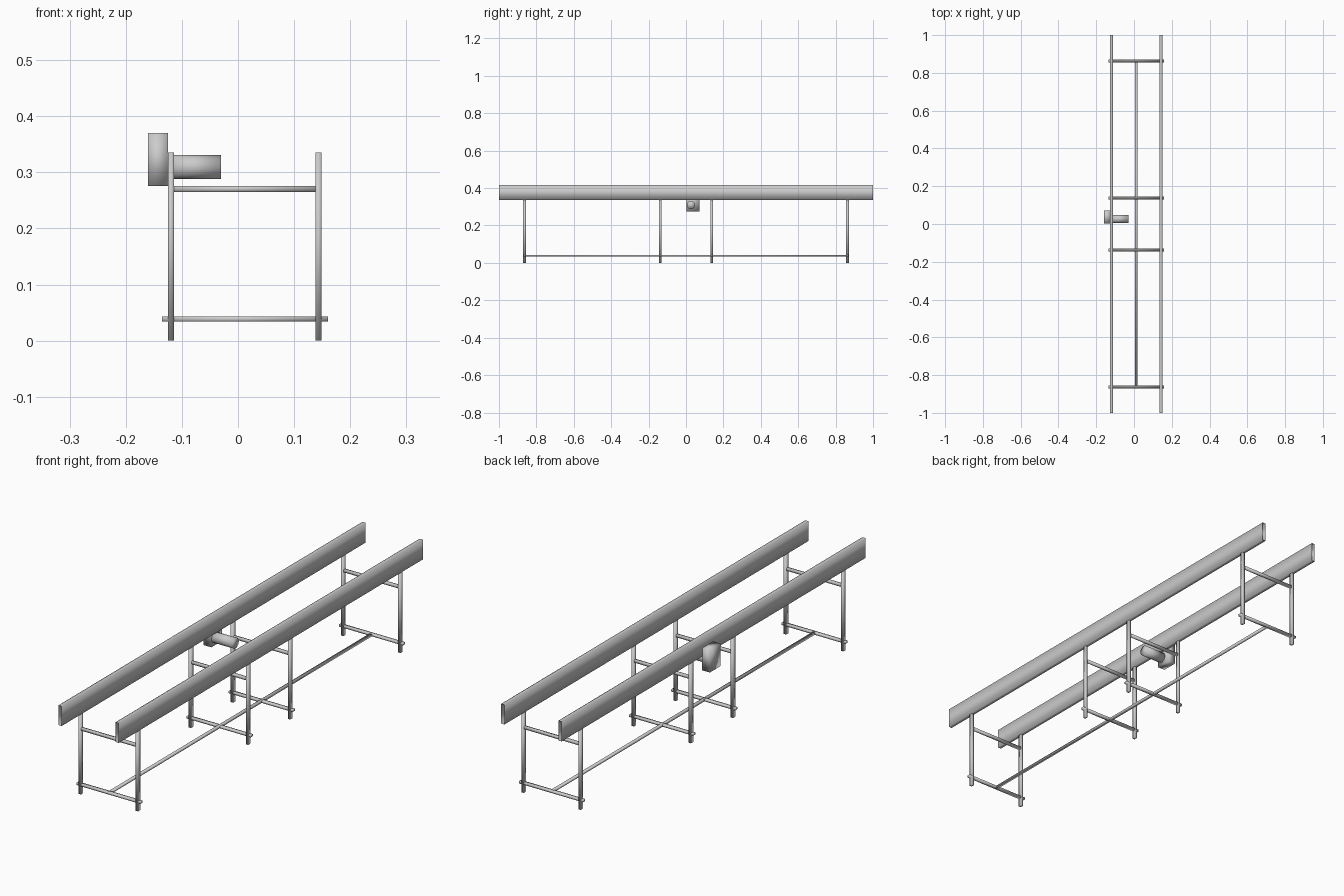
import bpy, bmesh, math
from mathutils import Matrix, Vector

if "Cube" in bpy.data.objects:
    bpy.data.objects.remove(bpy.data.objects["Cube"])

LEFT, RIGHT = -0.1195, 0.1435
MID = (LEFT + RIGHT) / 2


def finish(bm, name, smooth=True):
    me = bpy.data.meshes.new(name)
    bm.to_mesh(me)
    bm.free()
    ob = bpy.data.objects.new(name, me)
    bpy.context.collection.objects.link(ob)
    for p in me.polygons:
        p.use_smooth = smooth
    return ob


def box(name, x, y, z, open_axis=None):
    """Box from (min, max) ranges; the end faces on open_axis are left off."""
    bm = bmesh.new()
    lo, hi = Vector((x[0], y[0], z[0])), Vector((x[1], y[1], z[1]))
    size = hi - lo
    bmesh.ops.create_cube(bm, size=1, matrix=Matrix.Translation((lo + hi) / 2)
                          @ Matrix.Diagonal((*size, 1)))
    if open_axis is not None:
        bm.normal_update()
        ends = [f for f in bm.faces if abs(f.normal[open_axis]) > 0.9]
        bmesh.ops.delete(bm, geom=ends, context='FACES_ONLY')
    return finish(bm, name)


def around(c, width):
    return (c - width / 2, c + width / 2)


# side rails: thin tubes with open ends
for side, x in (("left", LEFT), ("right", RIGHT)):
    box(side + "_rail", around(x, 0.015), (-1, 1), (0.335, 0.417), open_axis=1)

# four leg frames
for i, y in enumerate((-0.863, -0.138, 0.138, 0.863), 1):
    for side, x in (("left", LEFT), ("right", RIGHT)):
        box(f"{side}_leg_{i}", around(x, 0.011), around(y, 0.015), (0, 0.335))
    box(f"upper_crossbar_{i}", (LEFT, RIGHT), around(y, 0.011), (0.265, 0.276))
    box(f"lower_crossbar_{i}", (-0.135, 0.16), around(y, 0.014), (0.034, 0.043))

# long floor brace joining the frames
box("long_brace", around(MID, 0.011), (-0.863, 0.863), (0.034, 0.043))

# drive unit: gearbox outside the left rail, motor pointing inwards
box("gearbox", (-0.16, -0.125), (0.003, 0.072), (0.276, 0.37))
bm = bmesh.new()
bmesh.ops.create_cone(bm, cap_ends=True, segments=32, radius1=0.0215, radius2=0.0215,
                      depth=0.097, matrix=Matrix.Translation((-0.0785, 0.0265, 0.3095))
                      @ Matrix.Rotation(math.pi / 2, 4, 'Y'))
finish(bm, "motor")
